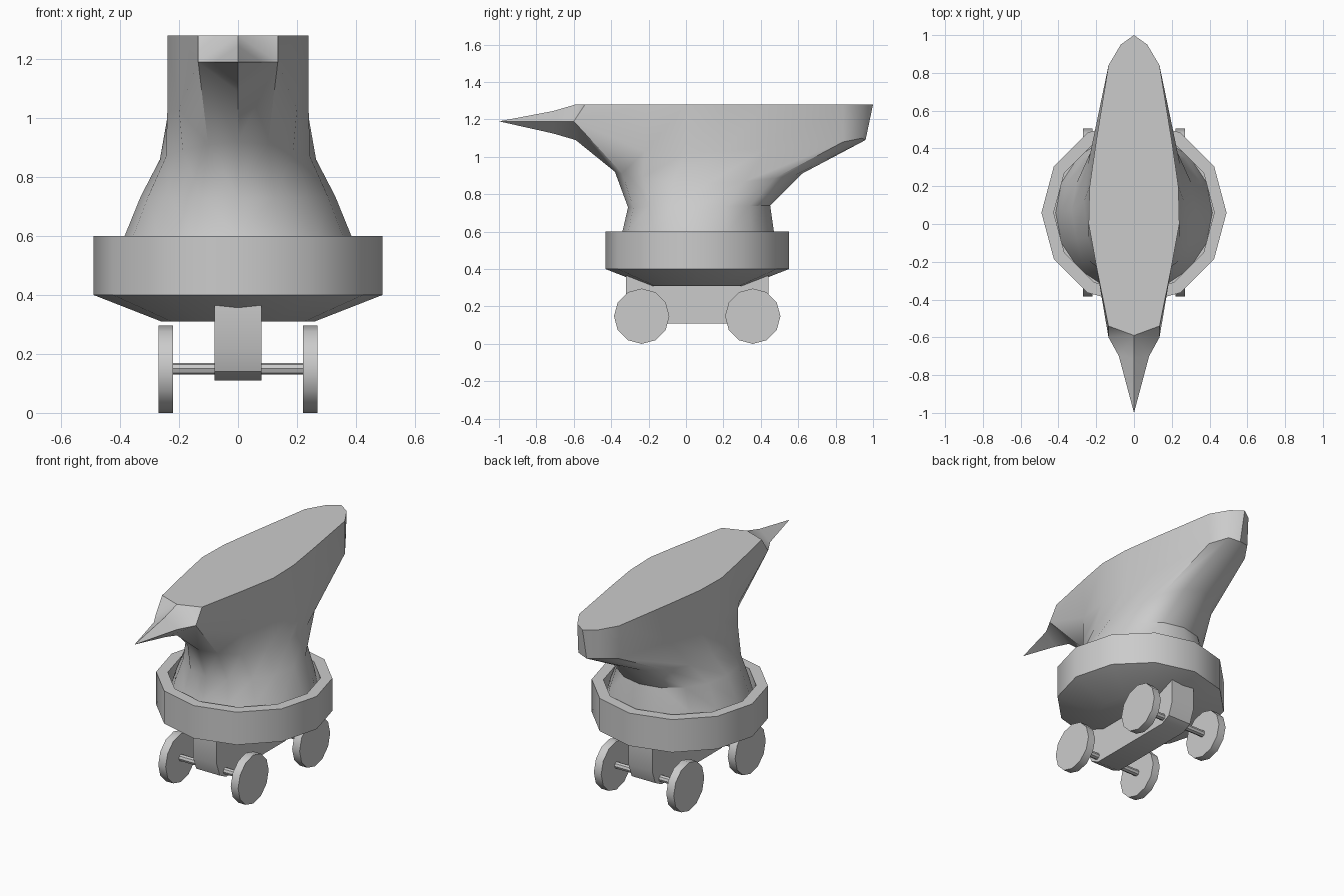
import bpy, bmesh, math

if "Cube" in bpy.data.objects:
    bpy.data.objects.remove(bpy.data.objects["Cube"])

SEG = 8  # steps along each half ring


def finish(name, bm, angle=40):
    bmesh.ops.remove_doubles(bm, verts=bm.verts, dist=1e-5)
    bmesh.ops.recalc_face_normals(bm, faces=bm.faces)
    me = bpy.data.meshes.new(name)
    bm.to_mesh(me)
    bm.free()
    ob = bpy.data.objects.new(name, me)
    bpy.context.collection.objects.link(ob)
    bpy.ops.object.select_all(action='DESELECT')
    ob.select_set(True)
    bpy.context.view_layer.objects.active = ob
    bpy.ops.object.shade_smooth_by_angle(angle=math.radians(angle))
    return ob


def half_ellipse(w, back, front, z_back, z_side, z_front):
    pts = []
    cy, ry = (back + front) / 2, (back - front) / 2
    for i in range(SEG + 1):
        a = math.pi * i / SEG
        c = math.cos(a)
        z_end = z_back if c > 0 else z_front
        pts.append((w * math.sin(a), cy + ry * c, z_side + (z_end - z_side) * c * c))
    return pts


def cylinder_x(name, x0, x1, y, z, r, n):
    bm = bmesh.new()
    rings = [[bm.verts.new((x, y + r * math.sin(2 * math.pi * i / n), z + r * math.cos(2 * math.pi * i / n)))
              for i in range(n)] for x in (x0, x1)]
    for i in range(n):
        j = (i + 1) % n
        bm.faces.new((rings[0][i], rings[0][j], rings[1][j], rings[1][i]))
    for ring in rings:
        bm.faces.new(ring)
    return finish(name, bm)


# Anvil body: half rings from back to front, top to foot
top = [(0, 1.0), (.07, .95), (.135, .84), (.2, .44), (.235, .2), (.24, 0), (.2, -.22), (.135, -.54), (0, -.59)]
under_z = [1.16, 1.13, 1.08, 1.05, 1.03, 1.02, 1.03, 1.19, 1.09]
under = [(x, y, z) for (x, y), z in zip(top, under_z)]
under[0] = (0, .96, 1.09)
under[1] = (.07, .94, 1.1)
under[7] = (.135, -.6, 1.19)
rings = [[(x, y, 1.28) for x, y in top],
         under,
         half_ellipse(.265, .62, -.38, .91, .86, .92),
         half_ellipse(.33, .45, -.31, .74, .735, .73),
         half_ellipse(.385, .47, -.34, .6, .6, .6),
         half_ellipse(.415, .48, -.36, .5, .5, .5)]
bm = bmesh.new()
for s in (1, -1):
    g = [[bm.verts.new((s * x, y, z)) for x, y, z in r] for r in rings]
    for k in range(len(g) - 1):
        for i in range(SEG):
            if k == 0 and i == SEG - 1:
                bm.faces.new((g[0][i], g[0][i + 1], g[1][i]))
            else:
                bm.faces.new((g[k][i], g[k][i + 1], g[k + 1][i + 1], g[k + 1][i]))
    bm.faces.new(g[0])
    bm.faces.new(g[-1])
    # Horn: diamond section tapering to a tip
    mid = [bm.verts.new(p) for p in ((0, -.71, 1.245), (s * .08, -.7, 1.19), (0, -.71, 1.125))]
    tip = bm.verts.new((0, -1.0, 1.19))
    root = [g[0][8], g[1][7], g[1][8]]
    for i in range(2):
        bm.faces.new((root[i], root[i + 1], mid[i + 1], mid[i]))
        bm.faces.new((mid[i], mid[i + 1], tip))
finish("anvil", bm)

# Twelve-sided tub with a recessed top and a tapered underside
bm = bmesh.new()
loops = []
for r, z in ((.26, .31), (.49, .4), (.49, .6), (.425, .6), (.425, .5)):
    loops.append([bm.verts.new((r * math.cos(math.pi * i / 6), .06 + r * math.sin(math.pi * i / 6), z))
                  for i in range(12)])
for a, b in zip(loops, loops[1:]):
    for i in range(12):
        j = (i + 1) % 12
        bm.faces.new((a[i], a[j], b[j], b[i]))
bm.faces.new(loops[0])
bm.faces.new(loops[-1])
finish("tub", bm)

# Chassis beam with rounded lower ends
bm = bmesh.new()
half = [(.38, .37), (.38, .22), (.35, .14), (.29, .11)]
prof = half + [(-y, z) for y, z in reversed(half)]
f = bm.faces.new([bm.verts.new((-.08, y + .06, z)) for y, z in prof])
ext = bmesh.ops.extrude_face_region(bm, geom=[f], use_keep_orig=True)
for v in ext["geom"]:
    if isinstance(v, bmesh.types.BMVert):
        v.co.x = .08
finish("chassis", bm)

# Axles and wheels
for end, y in (("front", -.237), ("back", .357)):
    cylinder_x(end + "_axle", -.23, .23, y, .15, .02, 8)
    for side, s in (("right", 1), ("left", -1)):
        cylinder_x(f"{end}_{side}_wheel", s * .22, s * .27, y, .148, .148, 12)
